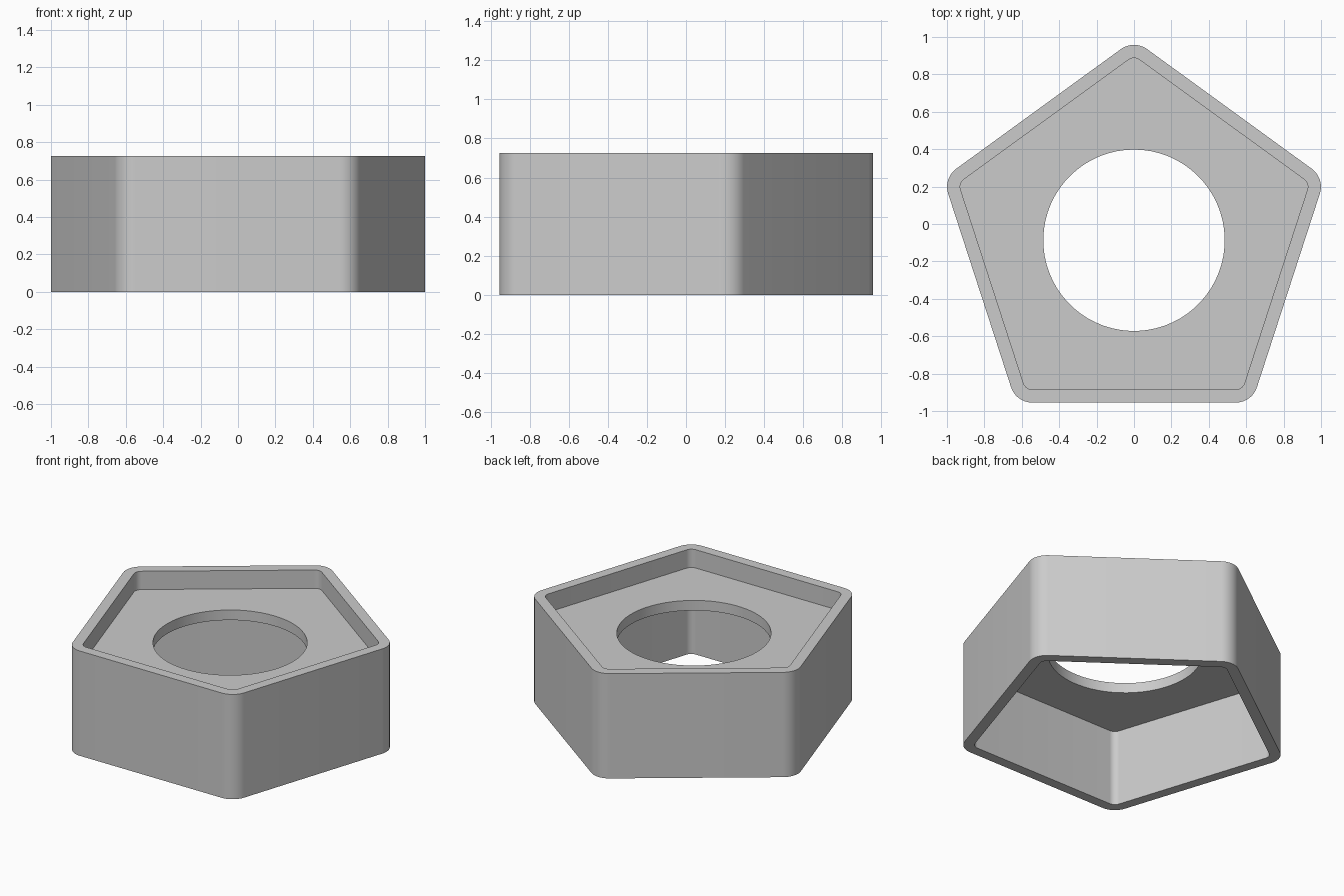
import bpy, bmesh
from math import sin, cos, pi, radians

cube = bpy.data.objects.get("Cube")
if cube:
    bpy.data.objects.remove(cube, do_unlink=True)

SIDES, STEPS = 5, 12          # pentagon corners, segments per rounded corner
CENTER_Y = -0.087
APOTHEM, CORNER = 0.868, 0.12
WALL = 0.07
HEIGHT = 0.727
SHELF_TOP, SHELF_BOTTOM = 0.6, 0.53
HOLE_RADIUS = 0.485


def pentagon(inset):
    """Rounded pentagon outline, one corner pointing to +y."""
    radius = CORNER - inset
    reach = (APOTHEM - CORNER) / cos(pi / SIDES)   # distance to the corner arc centre
    points = []
    for k in range(SIDES):
        mid = pi / 2 + k * 2 * pi / SIDES
        for j in range(STEPS + 1):
            a = mid + (j / STEPS - 0.5) * 2 * pi / SIDES
            points.append((reach * cos(mid) + radius * cos(a),
                           CENTER_Y + reach * sin(mid) + radius * sin(a)))
    return points


def circle(radius):
    """Circle with the same point count, lined up with the corners."""
    count = SIDES * (STEPS + 1)
    angles = [pi / 2 + (i - STEPS / 2) * 2 * pi / count for i in range(count)]
    return [(radius * cos(a), CENTER_Y + radius * sin(a)) for a in angles]


# Cross-section loops: outer wall, rim, upper recess, shelf, hole, lower cavity
outer, inner, hole = pentagon(0), pentagon(WALL), circle(HOLE_RADIUS)
section = [
    (outer, 0), (outer, HEIGHT),
    (inner, HEIGHT), (inner, SHELF_TOP),
    (hole, SHELF_TOP), (hole, SHELF_BOTTOM),
    (inner, SHELF_BOTTOM), (inner, 0),
]

bm = bmesh.new()
loops = [[bm.verts.new((x, y, z)) for x, y in outline] for outline, z in section]
for i, low in enumerate(loops):
    high = loops[(i + 1) % len(loops)]
    for j in range(len(low)):
        n = (j + 1) % len(low)
        bm.faces.new((low[j], low[n], high[n], high[j]))
bmesh.ops.recalc_face_normals(bm, faces=bm.faces[:])
mesh = bpy.data.meshes.new("pentagon_housing")
bm.to_mesh(mesh)
bm.free()

# Plain grey material
grey = bpy.data.materials.new("light_grey")
grey.use_nodes = True
color = (0.6, 0.6, 0.6, 1)
grey.diffuse_color = color
grey.node_tree.nodes["Principled BSDF"].inputs["Base Color"].default_value = color
mesh.materials.append(grey)

housing = bpy.data.objects.new("pentagon_housing", mesh)
bpy.context.collection.objects.link(housing)
bpy.ops.object.select_all(action="DESELECT")
housing.select_set(True)
bpy.context.view_layer.objects.active = housing
bpy.ops.object.shade_smooth_by_angle(angle=radians(30))
